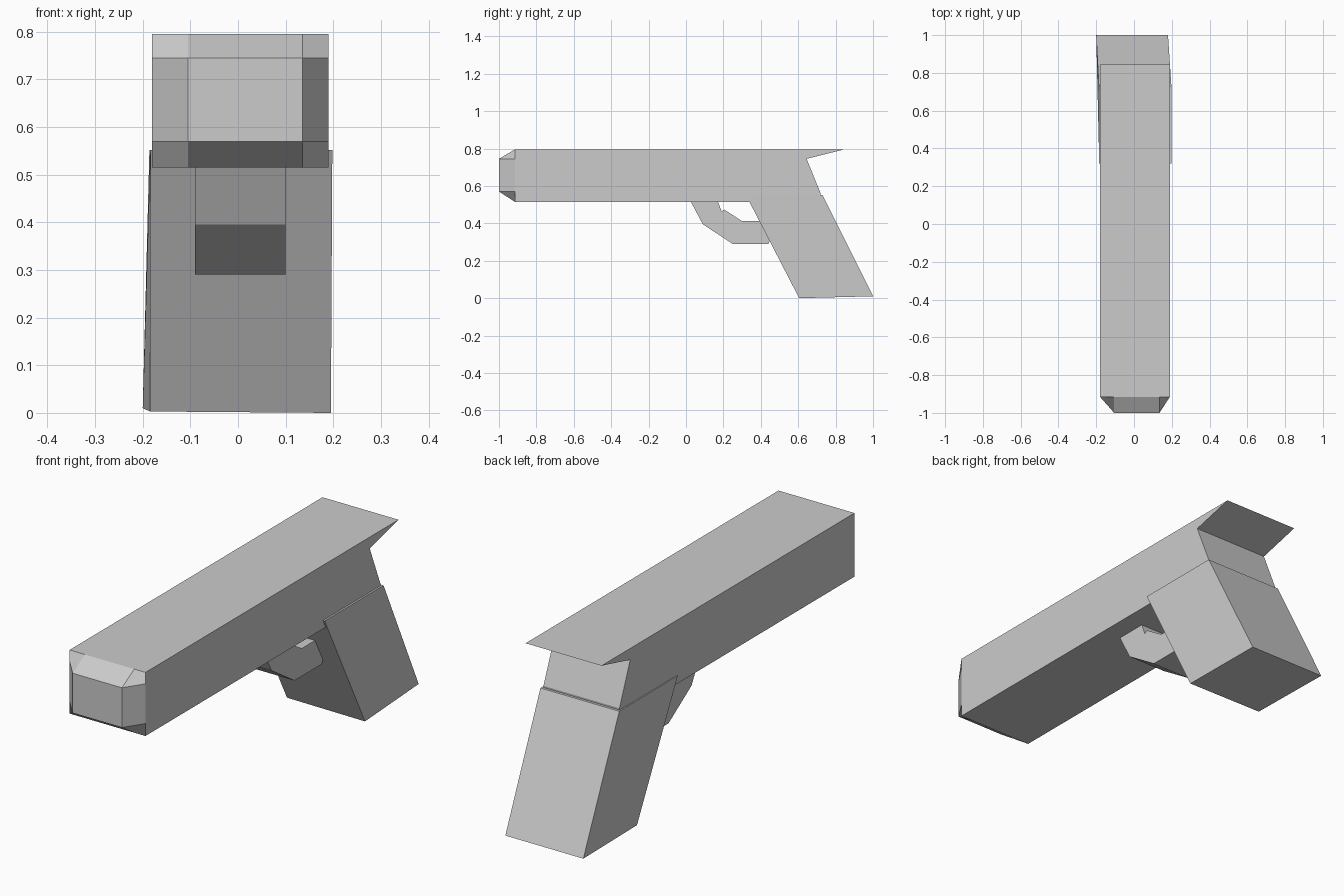
import bpy

if "Cube" in bpy.data.objects:
    bpy.data.objects.remove(bpy.data.objects["Cube"])


def make_object(name, verts, faces):
    mesh = bpy.data.meshes.new(name)
    mesh.from_pydata(verts, [], faces)
    mesh.update()
    obj = bpy.data.objects.new(name, mesh)
    bpy.context.collection.objects.link(obj)
    return obj


def extrude_profile(name, profile, x0, x1, skip=()):
    """Extrude a (y, z) outline along x; skip leaves out an outline edge's face."""
    n = len(profile)
    verts = [(x, y, z) for x in (x0, x1) for y, z in profile]
    faces = [(i, i + n, (i + 1) % n + n, (i + 1) % n) for i in range(n) if i not in skip]
    faces += [tuple(range(n)), tuple(range(2 * n - 1, n - 1, -1))]
    return make_object(name, verts, faces)


# Long upper body with overhanging rear tip, open at the front
extrude_profile("upper_body", [
    (-0.915, 0.515), (-0.915, 0.795), (0.845, 0.795),
    (0.645, 0.745), (0.72, 0.56), (0.715, 0.515)], -0.18, 0.19, skip=(0,))

# Stepped nose: a 3 x 3 grid whose middle cell is pushed forward
xs = (-0.18, -0.105, 0.135, 0.19)
zs = (0.515, 0.57, 0.745, 0.795)
nose = [(x, -1.0 if i in (1, 2) and j in (1, 2) else -0.915, z)
        for j, z in enumerate(zs) for i, x in enumerate(xs)]
cells = [(4 * j + i, 4 * j + i + 1, 4 * j + i + 5, 4 * j + i + 4)
         for j in range(3) for i in range(3)]
make_object("nose", nose, cells)

# Slanted, slightly twisted grip
bottom = [(-0.185, 0.605, 0.003), (0.195, 0.605, 0.0), (0.18, 1.0, 0.01), (-0.2, 1.0, 0.01)]
top = [(-0.184, 0.32, 0.552), (0.198, 0.32, 0.552), (0.198, 0.73, 0.552), (-0.186, 0.73, 0.552)]
sides = [(i, (i + 1) % 4, (i + 1) % 4 + 4, i + 4) for i in range(4)]
make_object("grip", bottom + top, sides + [(3, 2, 1, 0), (4, 5, 6, 7)])

# Angular guard between body and grip
extrude_profile("guard", [
    (0.025, 0.517), (0.17, 0.517), (0.19, 0.465), (0.205, 0.473), (0.30, 0.412),
    (0.40, 0.412), (0.45, 0.31), (0.44, 0.29), (0.25, 0.29), (0.09, 0.395)],
    -0.09, 0.10)
for obj in bpy.data.objects:
    if obj.name in ("guard", "upper_body"):
        # Make outward normals consistent
        import bmesh
        bm = bmesh.new()
        bm.from_mesh(obj.data)
        bmesh.ops.recalc_face_normals(bm, faces=bm.faces)
        bm.to_mesh(obj.data)
        bm.free()
